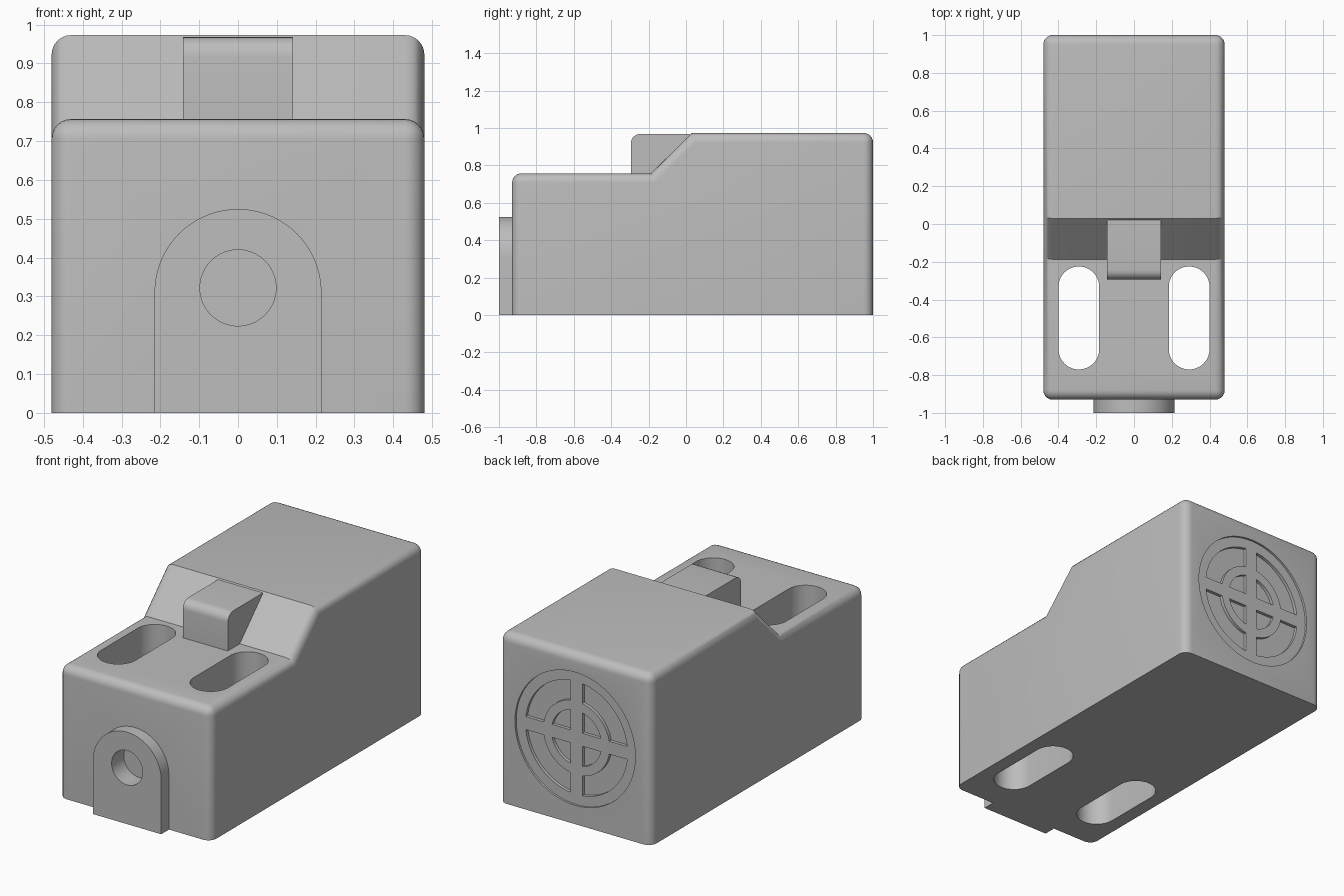
import bpy, bmesh
from math import sin, cos, asin, pi

old = bpy.data.objects.get("Cube")
if old:
    bpy.data.objects.remove(old, do_unlink=True)

grey = bpy.data.materials.new("plain grey")
grey.use_nodes = True
colour = (0.51, 0.51, 0.51, 1)
grey.diffuse_color = colour
grey.node_tree.nodes["Principled BSDF"].inputs["Base Color"].default_value = colour

PLACE = {"x": lambda u, v, t: (t, u, v),
         "y": lambda u, v, t: (u, t, v),
         "z": lambda u, v, t: (u, v, t)}


def prism(name, points, axis, start, end, rounded=None, radius=0.05):
    """Extrude an outline along an axis; optionally round the edges chosen by a rule."""
    bm = bmesh.new()
    place = PLACE[axis]
    low = [bm.verts.new(place(u, v, start)) for u, v in points]
    high = [bm.verts.new(place(u, v, end)) for u, v in points]
    bm.faces.new(low)
    bm.faces.new(high)
    for i in range(len(points)):
        j = (i + 1) % len(points)
        bm.faces.new((low[i], low[j], high[j], high[i]))
    bmesh.ops.recalc_face_normals(bm, faces=bm.faces[:])
    if rounded:
        edges = [e for e in bm.edges if rounded(e.verts[0].co, e.verts[1].co)]
        bmesh.ops.bevel(bm, geom=edges, offset=radius, segments=6,
                        profile=0.5, affect="EDGES", clamp_overlap=True)
    mesh = bpy.data.meshes.new(name)
    bm.to_mesh(mesh)
    bm.free()
    mesh.materials.append(grey)
    obj = bpy.data.objects.new(name, mesh)
    bpy.context.collection.objects.link(obj)
    return obj


def arc(cu, cv, r, a, b, n=24):
    return [(cu + r * cos(a + (b - a) * i / n), cv + r * sin(a + (b - a) * i / n))
            for i in range(n + 1)]


def circle(cu, cv, r, n=64):
    return arc(cu, cv, r, 0, 2 * pi, n)[:-1]


def activate(obj):
    bpy.ops.object.select_all(action="DESELECT")
    obj.select_set(True)
    bpy.context.view_layer.objects.active = obj


def cut(target, cutter):
    mod = target.modifiers.new("cut", "BOOLEAN")
    mod.operation = "DIFFERENCE"
    mod.solver = "EXACT"
    mod.object = cutter
    cutter.hide_render = True
    activate(target)
    bpy.ops.object.modifier_apply(modifier=mod.name)
    bpy.data.objects.remove(cutter, do_unlink=True)


# Stepped housing, with rounded corners and top rim but a sharp foot and ramp
W, FRONT, BACK, LOW, HIGH = 0.48, -0.93, 1.0, 0.757, 0.973
side = [(FRONT, 0), (BACK, 0), (BACK, HIGH), (0.03, HIGH), (-0.187, LOW), (FRONT, LOW)]


def housing_edge(a, b):
    if max(a.z, b.z) < 0.01:
        return False
    across = abs(a.x - b.x) > 0.1
    at_end = abs(a.y - FRONT) < 0.01 or abs(a.y - BACK) < 0.01
    return at_end if across else True


housing = prism("housing", side, "x", -W, W, housing_edge)

# Two long holes straight through the low front part
for s in (-1, 1):
    outline = (arc(s * 0.292, -0.333, 0.108, 0, pi)
               + arc(s * 0.292, -0.662, 0.108, pi, 2 * pi))
    cut(housing, prism("slot_cutter", outline, "z", -0.2, 1.2))

# Round vent on the back: shallow dish, then ring and pie openings
VZ = 0.487
cut(housing, prism("dish_cutter", circle(0, VZ, 0.38), "y", BACK - 0.012, BACK + 0.1))
H = 0.037


def quarter(r_out, r_in):
    a = asin(H / r_out)
    pts = arc(0, 0, r_out, a, pi / 2 - a)
    if r_in:
        b = asin(H / r_in)
        return pts + arc(0, 0, r_in, pi / 2 - b, b)
    return pts + [(H, H)]


for r_out, r_in in ((0.322, 0.21), (0.158, 0)):
    for sx in (-1, 1):
        for sz in (-1, 1):
            outline = [(sx * u, VZ + sz * v) for u, v in quarter(r_out, r_in)]
            cut(housing, prism("vent_cutter", outline, "y", BACK - 0.03, BACK + 0.1))

# Arched tab on the front
tab = prism("front_tab", arc(0, 0.31, 0.215, 0, pi, 40) + [(-0.215, 0), (0.215, 0)],
            "y", -1.0, FRONT)

# Round hole through the tab and a little into the housing
for part in (tab, housing):
    cut(part, prism("hole_cutter", circle(0, 0.322, 0.098), "y", -1.1, -0.89))

# Catch block standing out of the ramp, with a rounded front top edge
catch = prism("catch_block",
              [(-0.295, LOW - 0.01), (-0.17, LOW - 0.01), (0.022, 0.955),
               (0.022, 0.968), (-0.295, 0.968)], "x", -0.142, 0.142,
              lambda a, b: a.y < -0.25 and b.y < -0.25 and min(a.z, b.z) > 0.9)

for part in (housing, tab, catch):
    activate(part)
    bpy.ops.object.shade_smooth_by_angle(angle=pi / 6)
